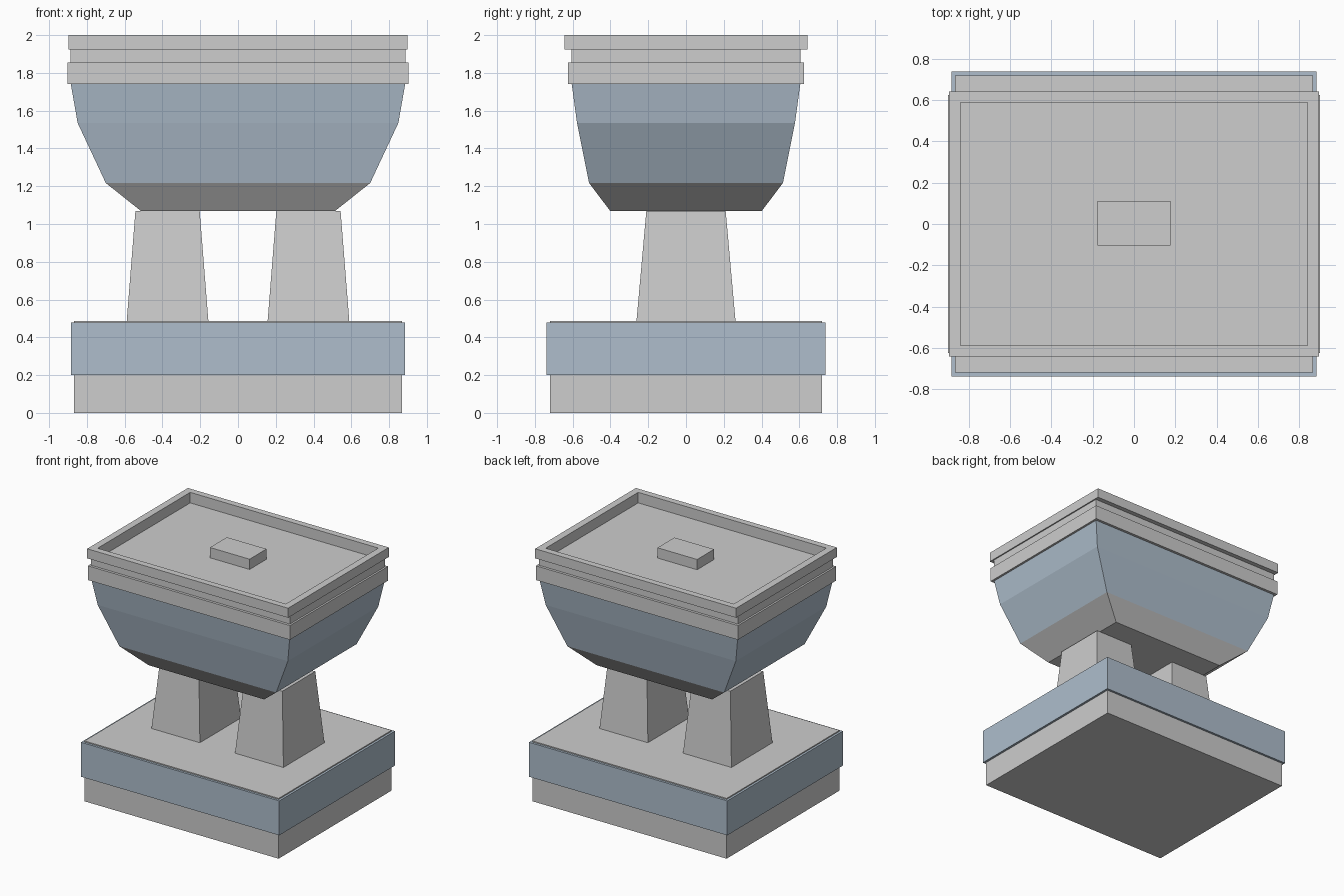
import bpy
import bmesh

if "Cube" in bpy.data.objects:
    bpy.data.objects.remove(bpy.data.objects["Cube"])


def material(name, rgb):
    m = bpy.data.materials.new(name)
    m.diffuse_color = (*rgb, 1.0)
    m.use_nodes = True
    m.node_tree.nodes["Principled BSDF"].inputs["Base Color"].default_value = m.diffuse_color
    return m


GREY = material("stone grey", (0.61, 0.61, 0.61))
BLUE = material("pale blue", (0.425, 0.515, 0.605))


def loft(name, rings, mats, cx=0.0, cy=0.0):
    """Stack rectangular rings (half x, half y, z) into a closed solid."""
    bm = bmesh.new()
    loops = [[bm.verts.new((cx + sx * hx, cy + sy * hy, z))
              for sx, sy in ((-1, -1), (1, -1), (1, 1), (-1, 1))]
             for hx, hy, z in rings]
    bm.faces.new(loops[0][::-1])
    for a, b in zip(loops, loops[1:]):
        for i in range(4):
            j = (i + 1) % 4
            bm.faces.new((a[i], a[j], b[j], b[i]))
    bm.faces.new(loops[-1])
    mesh = bpy.data.meshes.new(name)
    bm.to_mesh(mesh)
    bm.free()
    for m in mats:
        mesh.materials.append(m)
    ob = bpy.data.objects.new(name, mesh)
    bpy.context.collection.objects.link(ob)
    return ob


# Base: grey plinth, wider blue slab, thin grey top plate
loft("plinth", [(0.867, 0.72, 0), (0.867, 0.72, 0.2)], [GREY])
loft("base_slab", [(0.885, 0.738, 0.2), (0.885, 0.738, 0.478)], [BLUE])
loft("base_top", [(0.867, 0.72, 0.478), (0.867, 0.72, 0.487)], [GREY])

# Two tapered legs
for side, x in (("left", -0.373), ("right", 0.373)):
    loft(side + "_leg", [(0.216, 0.262, 0.487), (0.17, 0.21, 1.07)], [GREY], cx=x)

# Bowl: blue sides with a grey lowest band
bowl = loft("bowl", [(0.515, 0.402, 1.07), (0.70, 0.513, 1.217),
                     (0.849, 0.577, 1.535), (0.885, 0.605, 1.74)], [BLUE, GREY])
for p in bowl.data.polygons:
    p.material_index = 1 if p.center.z < 1.2 else 0

# Stepped rim with a recessed tray
loft("rim", [(0.902, 0.626, 1.74), (0.902, 0.626, 1.855),
             (0.887, 0.605, 1.855), (0.887, 0.605, 1.923),
             (0.897, 0.642, 1.923), (0.897, 0.642, 2.0),
             (0.84, 0.59, 2.0), (0.84, 0.59, 1.915)], [GREY])

# Small block in the middle of the tray
loft("tray_block", [(0.177, 0.108, 1.915), (0.177, 0.108, 1.998)], [GREY], cy=0.003)
